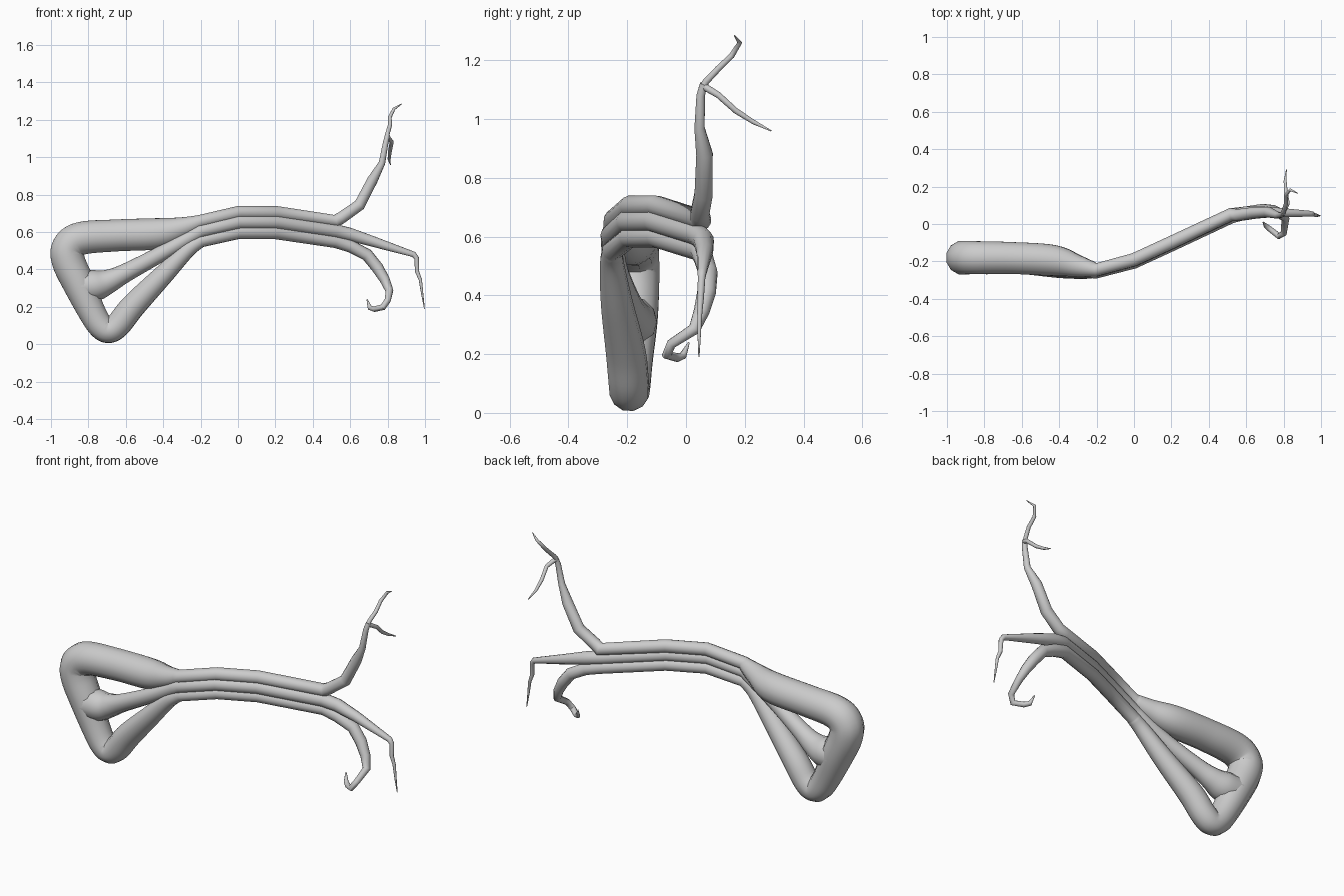
import bpy
from mathutils import Vector


def smooth(pts, n=6):
    """Catmull-Rom rounding of (x, y, z, radius) points."""
    p = [Vector(q) for q in pts]
    p = [p[0] * 2 - p[1]] + p + [p[-1] * 2 - p[-2]]
    out = []
    for a, b, c, d in zip(p, p[1:], p[2:], p[3:]):
        for i in range(n):
            t = i / n
            out.append(0.5 * (2 * b + (c - a) * t + (2 * a - 5 * b + 4 * c - d) * t**2
                              + (3 * b - a - 3 * c + d) * t**3))
    return out + [p[-2]]


def tube(name, pts):
    """Tapered round tube along (x, y, z, radius) points."""
    cu = bpy.data.curves.new(name, 'CURVE')
    cu.dimensions = '3D'
    cu.bevel_depth = 1
    cu.bevel_resolution = 4
    cu.use_fill_caps = True
    sp = cu.splines.new('POLY')
    sp.points.add(len(pts) - 1)
    for cp, (x, y, z, r) in zip(sp.points, pts):
        cp.co = (x, y, z, 1)
        cp.radius = r
    ob = bpy.data.objects.new(name, cu)
    bpy.context.collection.objects.link(ob)
    bpy.ops.object.select_all(action='DESELECT')
    ob.select_set(True)
    bpy.context.view_layer.objects.active = ob
    bpy.ops.object.convert(target='MESH')
    bpy.ops.object.shade_smooth_by_angle(angle=1.0)


# Centre line shared by the three bundled strands
SPINE = [(-.2, -.25, .605), (0, -.197, .652), (.2, -.105, .652), (.52, .045, .605)]


def strand(dy, dz, r=.036):
    return [(x, y + dy, z + dz, r) for x, y, z in SPINE]


# Outer strand: upper branch, thick triangular loop, lower hook
upper_branch = [(.80, .06, 1.12, .013), (.79, .05, 1.08, .015), (.77, .046, .97, .018),
                (.72, .063, .88, .029), (.65, .06, .745, .032), (.555, .047, .678, .033)]
loop = smooth([(-.2, -.245, .657, .036), (-.3, -.225, .622, .06), (-.43, -.195, .592, .085),
               (-.65, -.182, .582, .088), (-.84, -.18, .566, .091), (-.908, -.18, .515, .092),
               (-.905, -.18, .44, .092), (-.85, -.182, .32, .088), (-.785, -.187, .18, .076),
               (-.735, -.19, .098, .071), (-.69, -.193, .073, .068), (-.64, -.195, .105, .069),
               (-.56, -.205, .205, .068), (-.4, -.235, .37, .055), (-.27, -.252, .503, .042),
               (-.2, -.25, .553, .036)])
hook = [(.60, .06, .525, .034), (.69, .075, .478, .033), (.745, .07, .41, .032),
        (.785, .053, .345, .027), (.81, .028, .285, .021), (.80, -.05, .235, .017),
        (.775, -.065, .198, .017), (.73, -.03, .188, .015), (.705, -.01, .195, .013),
        (.69, .01, .24, .003)]
tube("outer_strand", upper_branch + strand(.006, .052)[:0:-1] + loop
     + strand(.004, -.054)[1:] + hook)

# Middle strand: flared root in the loop, tapering to a drooping tip
root = smooth([(-.84, -.182, .31, .085), (-.76, -.185, .315, .083), (-.69, -.19, .337, .064),
               (-.6, -.205, .382, .05), (-.4, -.24, .49, .042), (-.2, -.254, .605, .037)])
droop = [(.6, .06, .587, .036), (.72, .064, .55, .029), (.94, .055, .48, .016),
         (.955, .053, .46, .013), (.957, .05, .39, .011), (.975, .047, .345, .009),
         (.985, .045, .27, .006), (.997, .044, .19, .002)]
tube("middle_strand", root + strand(-.004, 0, .038)[1:] + droop)

# Two twigs forking off the upper branch
tube("upper_twig", [(.795, .055, 1.1, .014), (.80, .068, 1.128, .012), (.813, .11, 1.172, .011),
                    (.812, .155, 1.215, .010), (.835, .183, 1.26, .008), (.875, .165, 1.285, .002)])
tube("side_twig", [(.795, .055, 1.115, .013), (.822, .11, 1.082, .011), (.812, .17, 1.028, .010),
                   (.808, .23, .99, .008), (.815, .29, .96, .002)])
